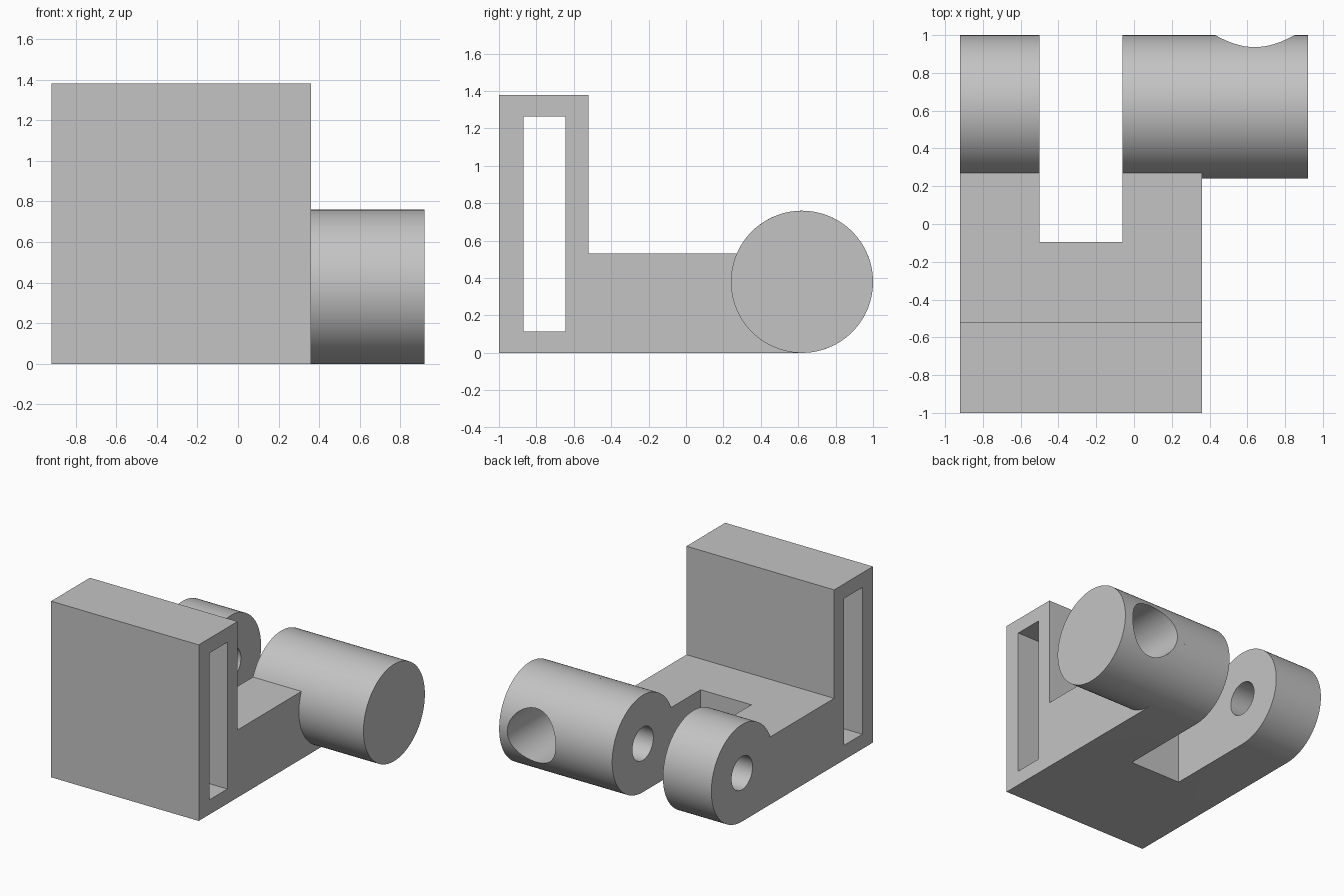
import bpy, bmesh
from math import cos, sin, pi, asin
from mathutils import Matrix, Vector

cube = bpy.data.objects.get("Cube")
if cube:
    bpy.data.objects.remove(cube, do_unlink=True)

grey = bpy.data.materials.new("plain grey")
grey.use_nodes = True
colour = (0.55, 0.55, 0.55, 1)
grey.diffuse_color = colour
grey.node_tree.nodes["Principled BSDF"].inputs["Base Color"].default_value = colour

HINGE_Y, HINGE_Z, RADIUS = 0.62, 0.38, 0.38
LEFT, RIGHT, END = -0.92, 0.36, 0.92
ARM_TOP = 0.53


def make_object(name, bm):
    bmesh.ops.recalc_face_normals(bm, faces=bm.faces)
    mesh = bpy.data.meshes.new(name)
    bm.to_mesh(mesh)
    bm.free()
    mesh.materials.append(grey)
    obj = bpy.data.objects.new(name, mesh)
    bpy.context.collection.objects.link(obj)
    return obj


def box(name, low, high):
    low, high = Vector(low), Vector(high)
    bm = bmesh.new()
    bmesh.ops.create_cube(bm, size=1, matrix=Matrix.Translation((low + high) / 2)
                          @ Matrix.Diagonal((*(high - low), 1)))
    return make_object(name, bm)


def rod(name, start, end, radius):
    start, end = Vector(start), Vector(end)
    axis = end - start
    turn = axis.to_track_quat('Z', 'Y').to_matrix().to_4x4()
    bm = bmesh.new()
    bmesh.ops.create_cone(bm, cap_ends=True, segments=96, radius1=radius,
                          radius2=radius, depth=axis.length,
                          matrix=Matrix.Translation((start + end) / 2) @ turn)
    return make_object(name, bm)


def extrude_x(name, profile, x0, x1):
    bm = bmesh.new()
    face = bm.faces.new([bm.verts.new((x0, y, z)) for y, z in profile])
    grown = bmesh.ops.extrude_face_region(bm, geom=[face])["geom"]
    bmesh.ops.translate(bm, vec=(x1 - x0, 0, 0),
                        verts=[v for v in grown if isinstance(v, bmesh.types.BMVert)])
    return make_object(name, bm)


def cut(target, cutter):
    mod = target.modifiers.new("cut", 'BOOLEAN')
    mod.operation, mod.solver, mod.object = 'DIFFERENCE', 'EXACT', cutter
    bpy.context.view_layer.objects.active = target
    bpy.ops.object.modifier_apply(modifier=mod.name)
    bpy.data.objects.remove(cutter, do_unlink=True)


# Bracket: upright plate, flat arm and rounded hinge end in one side profile
a0, a1 = -pi / 2, pi - asin((ARM_TOP - HINGE_Z) / RADIUS)
steps = 64
arc = [(HINGE_Y + RADIUS * cos(a0 + (a1 - a0) * i / steps),
        HINGE_Z + RADIUS * sin(a0 + (a1 - a0) * i / steps)) for i in range(steps + 1)]
profile = [(-1, 0)] + arc + [(-0.52, ARM_TOP), (-0.52, 1.38), (-1, 1.38)]
bracket = extrude_x("hinge_bracket", profile, LEFT, RIGHT)

# Through slot in the plate, fork gap between the lugs, hinge pin hole
cut(bracket, box("slot_cutter", (-1.1, -0.87, 0.115), (0.6, -0.645, 1.265)))
cut(bracket, box("fork_cutter", (-0.5, -0.095, -0.2), (-0.06, 1.2, 1)))
cut(bracket, rod("pin_cutter", (-1.1, HINGE_Y, HINGE_Z), (0.34, HINGE_Y, HINGE_Z), 0.13))

# Barrel beside the hinge with a blind hole from the back
barrel = rod("barrel", (RIGHT, HINGE_Y, HINGE_Z), (END, HINGE_Y, HINGE_Z), RADIUS)
cut(barrel, rod("barrel_hole_cutter", (0.64, 0.42, HINGE_Z), (0.64, 1.2, HINGE_Z), 0.21))

# Smooth curved walls, sharp corners
for obj in (bracket, barrel):
    bpy.ops.object.select_all(action='DESELECT')
    obj.select_set(True)
    bpy.context.view_layer.objects.active = obj
    bpy.ops.object.shade_smooth_by_angle(angle=pi / 7)
